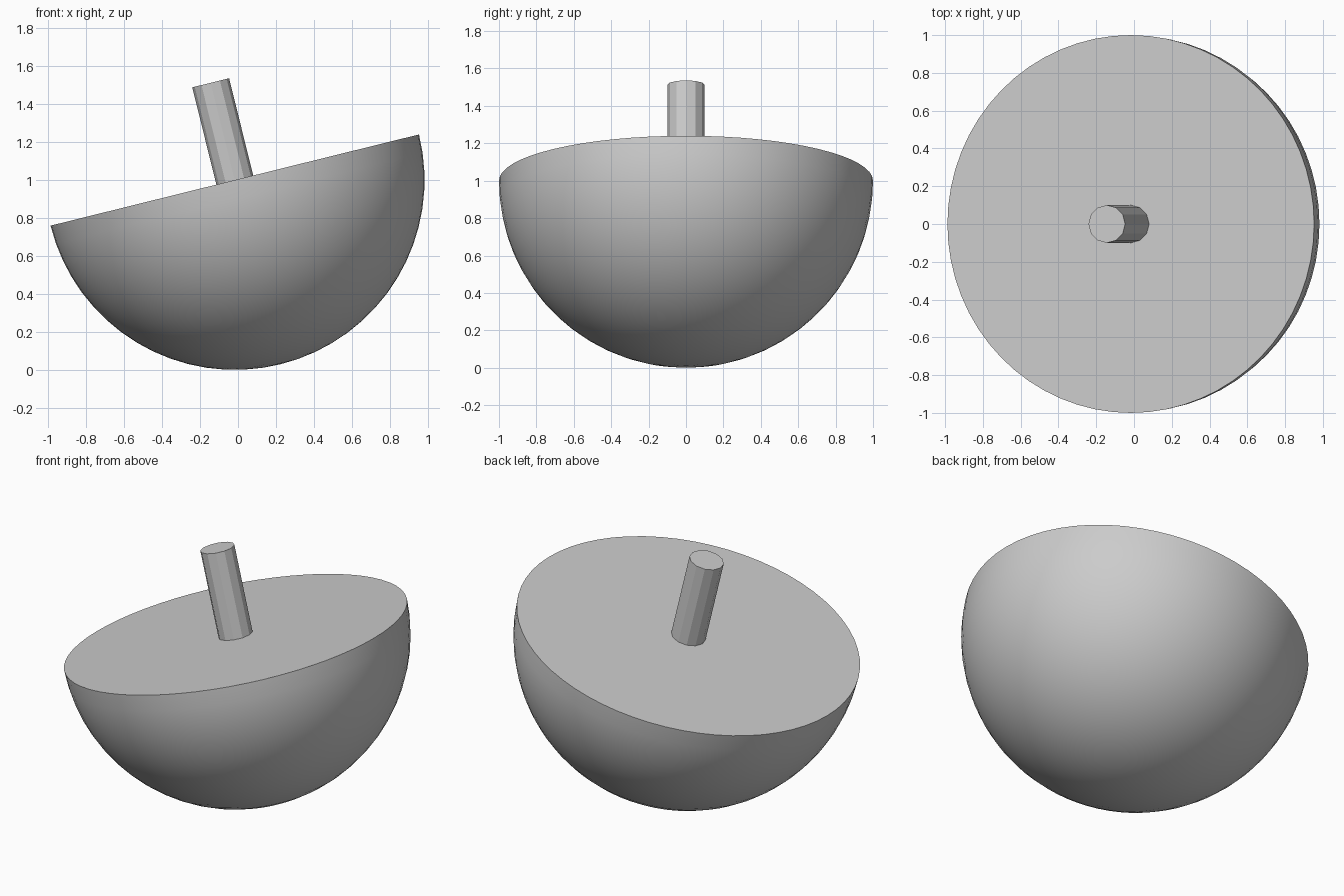
import bpy, bmesh, math
from mathutils import Matrix

cube = bpy.data.objects.get("Cube")
if cube:
    bpy.data.objects.remove(cube)

TILT = math.radians(-13.9)
PLACE = Matrix.Translation((-0.017, 0, 1.0)) @ Matrix.Rotation(TILT, 4, 'Y')

grey = bpy.data.materials.new("plain_grey")
grey.use_nodes = True
color = (0.6, 0.6, 0.6, 1)
grey.diffuse_color = color
grey.node_tree.nodes["Principled BSDF"].inputs["Base Color"].default_value = color


def add_part(name, bm, angle):
    """Tilt a part into place and smooth it below the given edge angle."""
    bmesh.ops.recalc_face_normals(bm, faces=bm.faces)
    mesh = bpy.data.meshes.new(name)
    bm.to_mesh(mesh)
    bm.free()
    mesh.materials.append(grey)
    obj = bpy.data.objects.new(name, mesh)
    bpy.context.collection.objects.link(obj)
    obj.matrix_world = PLACE
    bpy.ops.object.select_all(action='DESELECT')
    obj.select_set(True)
    bpy.context.view_layer.objects.active = obj
    bpy.ops.object.shade_smooth_by_angle(angle=math.radians(angle))
    return obj


# Lower half of a ball, closed by a flat lid
bm = bmesh.new()
bmesh.ops.create_uvsphere(bm, u_segments=64, v_segments=32, radius=1)
bmesh.ops.delete(bm, geom=[v for v in bm.verts if v.co.z > 0.001], context='VERTS')
bmesh.ops.holes_fill(bm, edges=[e for e in bm.edges if e.is_boundary], sides=0)
add_part("half_ball", bm, 30)

# Short peg standing square to the lid
bm = bmesh.new()
bmesh.ops.create_cone(bm, cap_ends=True, segments=12, radius1=0.1, radius2=0.1, depth=0.528)
bmesh.ops.translate(bm, verts=bm.verts, vec=(0, 0, 0.264))
add_part("peg", bm, 20)
